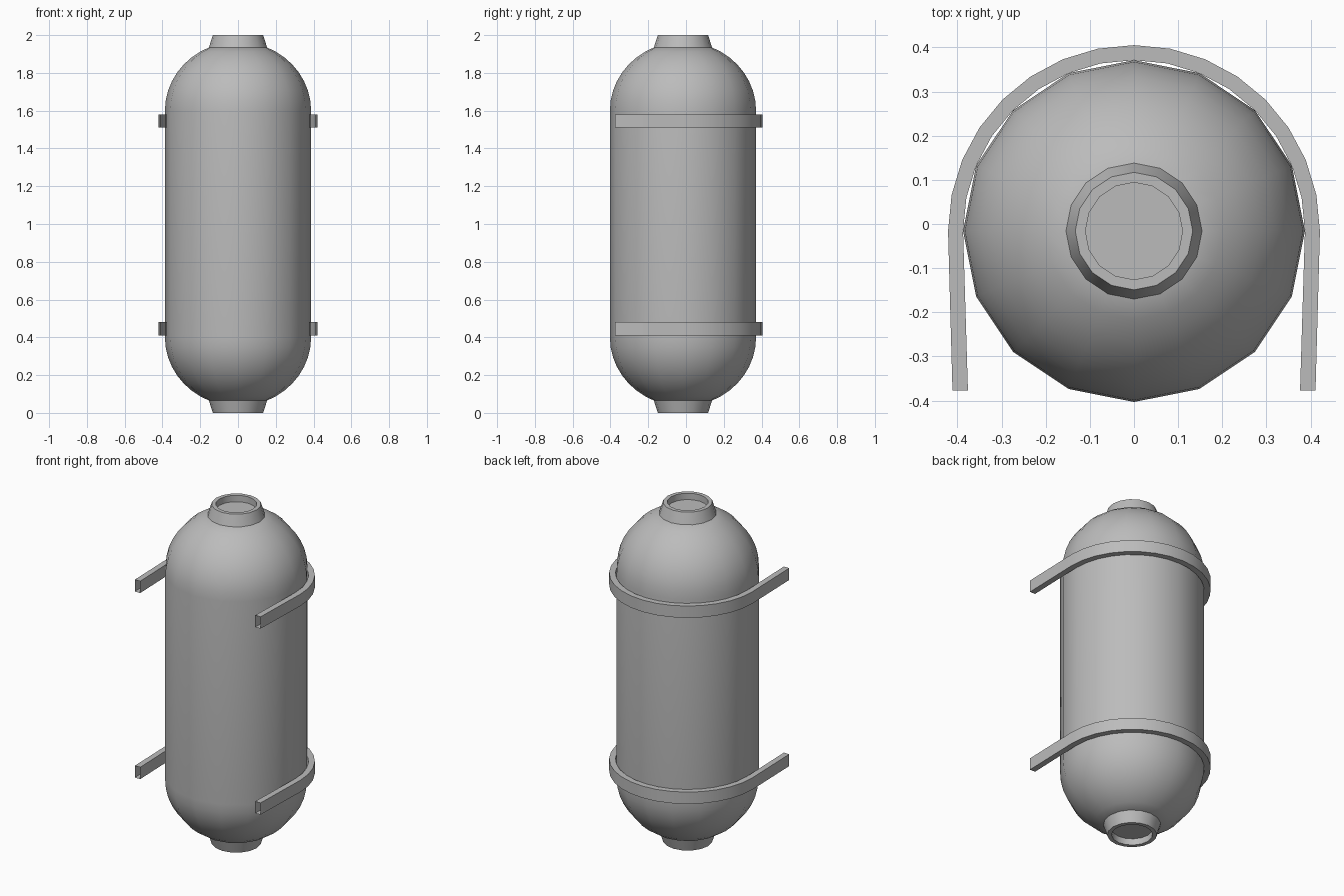
import bpy, bmesh, math

if "Cube" in bpy.data.objects:
    bpy.data.objects.remove(bpy.data.objects["Cube"])

CY = -0.016          # tank axis offset in y
R = 0.387            # tank radius
SIDES = 16

metal = bpy.data.materials.new("grey metal")
metal.diffuse_color = (0.5, 0.5, 0.5, 1)
metal.use_nodes = True
metal.node_tree.nodes["Principled BSDF"].inputs["Base Color"].default_value = metal.diffuse_color


def finish(bm, name, angle):
    bmesh.ops.recalc_face_normals(bm, faces=bm.faces)
    mesh = bpy.data.meshes.new(name)
    bm.to_mesh(mesh)
    bm.free()
    mesh.materials.append(metal)
    ob = bpy.data.objects.new(name, mesh)
    bpy.context.collection.objects.link(ob)
    bpy.ops.object.select_all(action='DESELECT')
    ob.select_set(True)
    bpy.context.view_layer.objects.active = ob
    bpy.ops.object.shade_smooth_by_angle(angle=math.radians(angle))
    return ob


def lathe(name, profile, angle):
    """Revolve (radius, z) points around the tank axis and cap both ends."""
    bm = bmesh.new()
    rings = []
    for r, z in profile:
        rings.append([bm.verts.new((r * math.cos(2 * math.pi * i / SIDES),
                                    CY + r * math.sin(2 * math.pi * i / SIDES), z))
                      for i in range(SIDES)])
    for a, b in zip(rings, rings[1:]):
        for i in range(SIDES):
            j = (i + 1) % SIDES
            bm.faces.new((a[i], a[j], b[j], b[i]))
    bm.faces.new(rings[0])
    bm.faces.new(rings[-1])
    return finish(bm, name, angle)


# Tank body: straight wall with a rounded dome at each end
dome = []
for k in range(9):
    t = math.radians(67.2) * k / 8
    dome.append((R * math.cos(t), 0.6 + 0.365 * math.sin(t)))
lathe("tank_body", [(r, 1 - h) for r, h in reversed(dome)]
      + [(r, 1 + h) for r, h in dome], 40)

# Tapered necks with a recessed opening
neck = [(0.154, 0.935), (0.133, 1.0), (0.11, 1.0), (0.11, 0.962)]
lathe("top_neck", [(r, 1 + h) for r, h in neck], 30)
lathe("bottom_neck", [(r, 1 - h) for r, h in neck], 30)


def strap(name, z0, z1):
    """U-shaped band around the back with two arms reaching forward."""
    path = [((0.411, -0.377), (0.376, -0.377))]
    for i in range(17):
        a = math.pi * i / 16
        c, s = math.cos(a), math.sin(a)
        path.append(((0.421 * c, CY + 0.421 * s), (R * c, CY + R * s)))
    path.append(((-0.411, -0.377), (-0.376, -0.377)))
    bm = bmesh.new()
    rings = [[bm.verts.new((*p, z)) for p, z in
              ((o, z0), (o, z1), (n, z1), (n, z0))] for o, n in path]
    for a, b in zip(rings, rings[1:]):
        for i in range(4):
            j = (i + 1) % 4
            bm.faces.new((a[i], a[j], b[j], b[i]))
    return finish(bm, name, 30)


# Mounting straps, open at the arm ends
strap("lower_strap", 0.41, 0.48)
strap("upper_strap", 1.51, 1.58)
